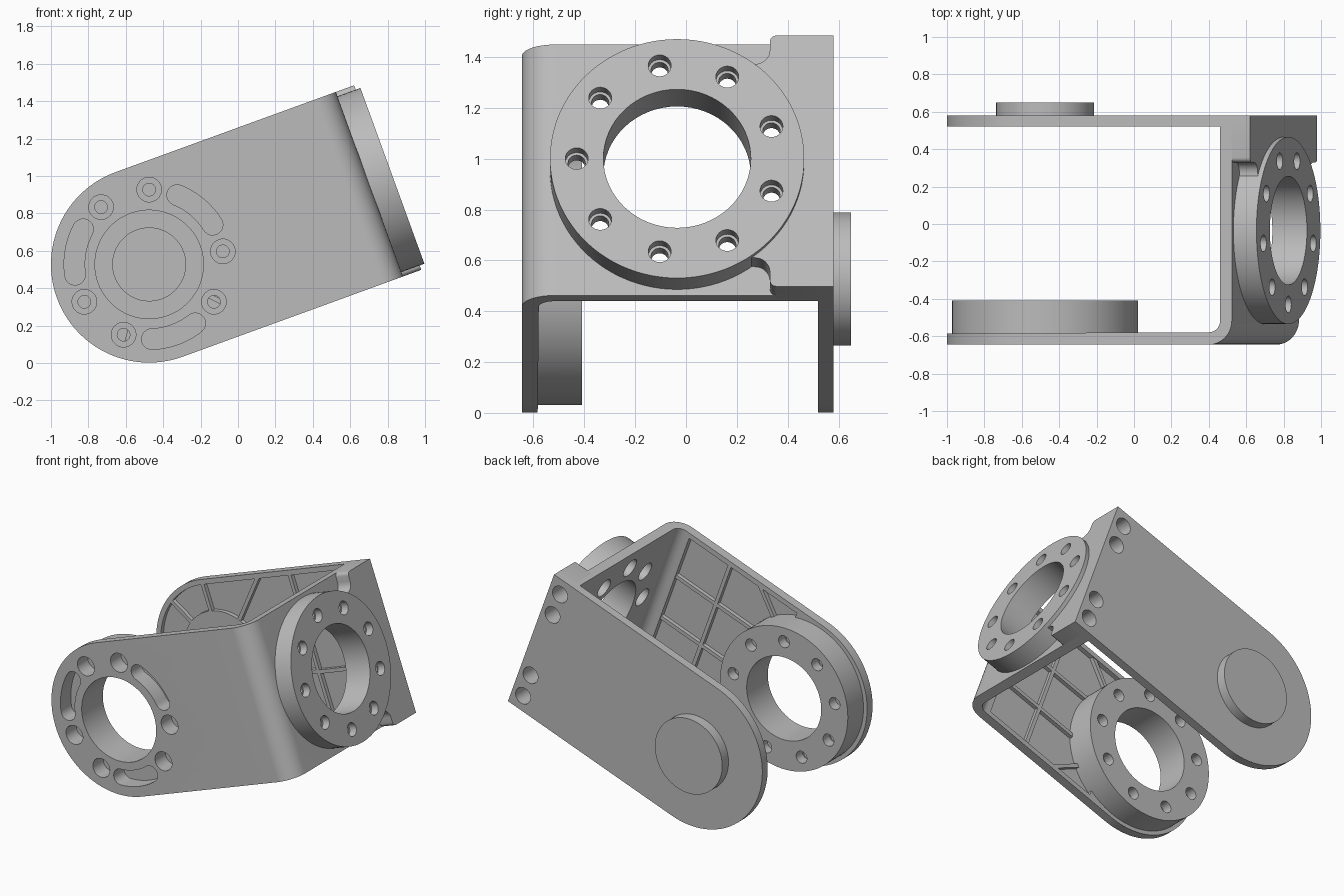
import bpy, bmesh, math
from mathutils import Matrix, Vector

if "Cube" in bpy.data.objects:
    bpy.data.objects.remove(bpy.data.objects["Cube"])

R, CY = 0.525, -0.035          # arm half width, centre line of the end flange
grey = bpy.data.materials.new("aluminium grey")
grey.diffuse_color = (0.5, 0.5, 0.5, 1)
grey.use_nodes = True
grey.node_tree.nodes["Principled BSDF"].inputs["Base Color"].default_value = grey.diffuse_color
parts = []
MAP = {'u': lambda p, q, t: (t, p, q), 'y': lambda p, q, t: (p, t, q), 'v': lambda p, q, t: (p, q, t)}


def arc(cx, cy, r, a0, a1, n=12):
    return [(cx + r * math.cos(math.radians(a0 + (a1 - a0) * i / n)),
             cy + r * math.sin(math.radians(a0 + (a1 - a0) * i / n))) for i in range(n + 1)]


def circle(cx, cy, r, n=32):
    return arc(cx, cy, r, 0, 360, n)[:-1]


def rect(x0, x1, y0, y1):
    return [(x0, y0), (x1, y0), (x1, y1), (x0, y1)]


def stadium(r, end):
    return arc(0, 0, r, 90, 270, 64) + [(end, -r), (end, r)]


def bar(x0, y0, x1, y1, w=0.026):
    d = Vector((x1 - x0, y1 - y0)).normalized() * w / 2
    return [(x0 + d.y, y0 - d.x), (x1 + d.y, y1 - d.x), (x1 - d.y, y1 + d.x), (x0 - d.y, y0 + d.x)]


def solid(name, axis, a, b, *profiles):
    """Extrude one or more profiles along an axis of the arm, from a to b."""
    bm = bmesh.new()
    for pts in profiles:
        lo = [bm.verts.new(MAP[axis](p, q, a)) for p, q in pts]
        hi = [bm.verts.new(MAP[axis](p, q, b)) for p, q in pts]
        bm.faces.new(lo)
        bm.faces.new(hi)
        for i in range(len(pts)):
            j = (i + 1) % len(pts)
            bm.faces.new((lo[i], lo[j], hi[j], hi[i]))
    bmesh.ops.recalc_face_normals(bm, faces=bm.faces)
    me = bpy.data.meshes.new(name)
    bm.to_mesh(me)
    bm.free()
    me.materials.append(grey)
    ob = bpy.data.objects.new(name, me)
    bpy.context.collection.objects.link(ob)
    return ob


def boolean(ob, op, *tools, keep=False):
    for t in tools:
        m = ob.modifiers.new("bool", 'BOOLEAN')
        m.operation, m.solver, m.object = op, 'EXACT', t
        ob_eval = ob.evaluated_get(bpy.context.evaluated_depsgraph_get())
        me = bpy.data.meshes.new_from_object(ob_eval)
        ob.modifiers.clear()
        ob.data = me
        if not keep:
            bpy.data.objects.remove(t)


def ring_of(r_pos, r, angles, cx=0.0):
    return [circle(cx + r_pos * math.cos(math.radians(a)), r_pos * math.sin(math.radians(a)), r, 24)
            for a in angles]


def slot(a, r=0.4, w=0.055, half=18):
    def end(s):
        t = math.radians(a + s * half)
        return r * math.cos(t), r * math.sin(t)
    return (arc(0, 0, r + w, a - half, a + half) + arc(*end(1), w, a + half, a + half + 180)[1:-1]
            + arc(0, 0, r - w, a + half, a - half) + arc(*end(-1), w, a - half + 180, a - half + 360)[1:-1])


# front arm, bend and end web: bent profile trimmed to the rounded outline
bend = (1.123, -0.515)
profile = ([(-0.6, -0.645)] + arc(*bend, 0.13, -90, 0) + [(1.253, 0.53), (1.187, 0.53)]
           + arc(*bend, 0.064, 0, -90) + [(-0.6, -0.585)])
bracket = solid("front_arm_and_web", 'v', -0.6, 0.6, profile)
boolean(bracket, 'INTERSECT', solid("outline", 'y', -1, 1, stadium(R, 1.5)))
boolean(bracket, 'DIFFERENCE', solid("pocket", 'y', -0.615, -0.55, rect(0.2, 1.09, -0.49, 0.49)))

# joint ring inside the front arm, and end flange
boolean(bracket, 'UNION',
        solid("joint_ring", 'y', -0.625, -0.41, circle(0, 0, 0.497, 96)),
        solid("end_flange", 'u', 1.23, 1.384, circle(CY, 0, 0.5, 96)))

# bores, bolt holes, counterbores and curved slots
nine = [-10 + 40 * k for k in range(9)]
slots = (30, 150, 270)
six = [a for a in nine if a not in slots]
flange = [180 + 40 * k for k in range(9)]
boolean(bracket, 'DIFFERENCE',
        solid("bore", 'y', -0.8, -0.3, circle(0, 0, 0.29, 64)),
        solid("bolts", 'y', -0.8, -0.3, *ring_of(0.4, 0.034, six)),
        solid("counterbores", 'y', -0.8, -0.53, *ring_of(0.4, 0.066, six)),
        solid("slots", 'y', -0.8, -0.53, *[slot(a) for a in slots]),
        solid("ring_holes", 'y', -0.48, -0.3, *ring_of(0.4, 0.042, nine)),
        solid("flange_bore", 'u', 1.0, 1.5, circle(CY, 0, 0.29, 64)),
        solid("flange_bolts", 'u', 1.0, 1.5, *ring_of(0.395, 0.034, flange, CY)),
        solid("flange_holes", 'u', 1.33, 1.5, *ring_of(0.395, 0.045, flange, CY)),
        solid("flange_counterbores", 'u', 1.0, 1.27, *ring_of(0.395, 0.066, flange, CY)))

# back arm with pocketed inside, hub and outer boss
back = solid("back_arm", 'y', 0.52, 0.58, stadium(R, 1.357))
boolean(back, 'DIFFERENCE', solid("pocket", 'y', 0.4, 0.55, stadium(0.49, 1.14)))
boolean(back, 'UNION',
        solid("hub", 'y', 0.521, 0.56, circle(0, 0, 0.31, 64)),
        solid("boss", 'y', 0.57, 0.65, circle(0, 0, 0.262, 64)))
boolean(back, 'DIFFERENCE', solid("hub_recess", 'y', 0.4, 0.565, circle(0, 0, 0.195, 64)))

# mounting block behind the flange, filleted towards it
half = [(0.575, 0.525), (0.355, 0.525)] + arc(0.355, 0.5, 0.025, 90, 180, 4) + \
    arc(0.27, 0.465, 0.06, 0, -90, 8) + [(0.2, 0.405)]
block = solid("mounting_block", 'u', 1.22, 1.357, half + [(y, -v) for y, v in reversed(half)])
boolean(block, 'DIFFERENCE', solid("flange_clearance", 'u', 1.0, 1.5, circle(CY, 0, 0.498, 96)))

# side screws joining the back arm to the block and web
screws = solid("screws", 'y', 0.44, 0.7, *[circle(1.27, v, 0.058, 24) for v in (-0.42, -0.25, 0.25, 0.42)])
for ob in (bracket, back, block):
    boolean(ob, 'DIFFERENCE', screws, keep=True)
bpy.data.objects.remove(screws)

# stiffening ribs on the inside of both arms
front_ribs, back_ribs = [bar(0.76, -0.5, 0.76, 0.5)], [bar(0.72, -0.5, 0.72, 0.5)]
for s in (-1, 1):
    front_ribs += [bar(0.44, 0.17 * s, 1.11, 0.17 * s), bar(0.33, 0.33 * s, 0.52, 0.5 * s)]
    back_ribs += [bar(0.72, 0.17 * s, 1.15, 0.17 * s), bar(0.28, 0.11 * s, 0.72, 0.17 * s),
                  bar(0.2, 0.22 * s, 0.46, 0.5 * s)]
for a in (90, 126, 162, 198, 234, 270):
    c, t = math.cos(math.radians(a)), math.sin(math.radians(a))
    back_ribs.append(bar(0.3 * c, 0.3 * t, 0.5 * c, 0.5 * t))
ribs_f = solid("front_arm_ribs", 'y', -0.62, -0.587, *front_ribs)
ribs_b = solid("back_arm_ribs", 'y', 0.522, 0.555, *back_ribs)

# tilt the whole bracket into place and shade it
place = Matrix.Translation((-0.475, 0, 0.527)) @ Matrix.Rotation(math.radians(-20), 4, 'Y')
for ob in (bracket, back, block, ribs_f, ribs_b):
    ob.data.transform(place)
    bpy.ops.object.select_all(action='DESELECT')
    ob.select_set(True)
    bpy.context.view_layer.objects.active = ob
    bpy.ops.object.shade_smooth_by_angle(angle=math.radians(30))
